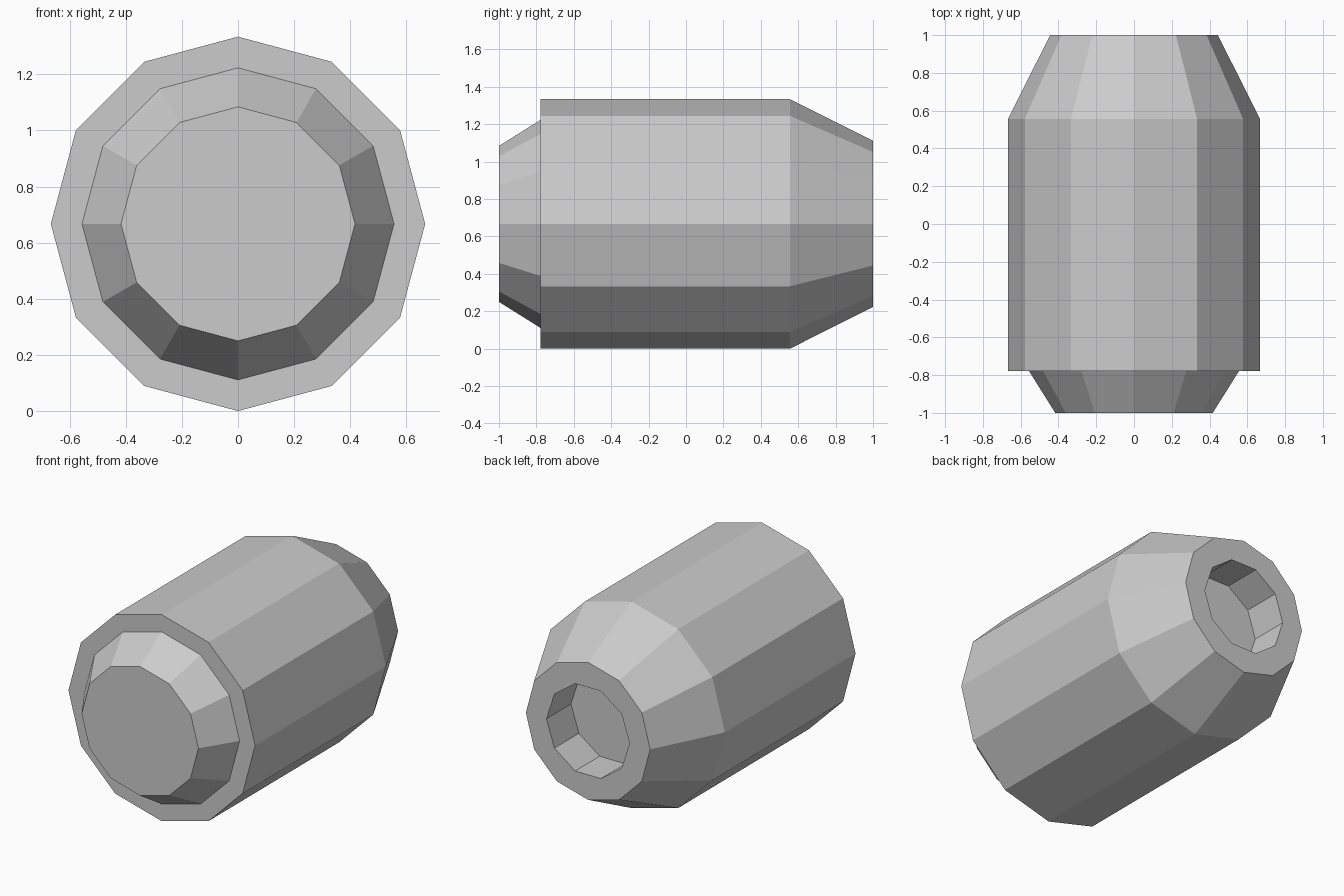
import bpy, bmesh
from math import cos, sin, tau

if "Cube" in bpy.data.objects:
    bpy.data.objects.remove(bpy.data.objects["Cube"])

CENTRE_Z = 0.667


def turned_solid(name, sides, profile):
    """Closed flat-shaded solid turned about the y axis from (y, radius) pairs."""
    bm = bmesh.new()
    rings = [[bm.verts.new((r * cos(tau * i / sides), y, CENTRE_Z + r * sin(tau * i / sides)))
              for i in range(sides)] for y, r in profile]
    for a, b in zip(rings, rings[1:]):
        for i in range(sides):
            j = (i + 1) % sides
            bm.faces.new((a[i], a[j], b[j], b[i]))
    bm.faces.new(rings[0])
    bm.faces.new(rings[-1])
    bmesh.ops.recalc_face_normals(bm, faces=bm.faces)
    mesh = bpy.data.meshes.new(name)
    bm.to_mesh(mesh)
    bm.free()
    obj = bpy.data.objects.new(name, mesh)
    bpy.context.collection.objects.link(obj)
    return obj


# Barrel: tapered front plug, stepped shoulder, straight wall, tapered back
barrel = turned_solid("barrel", 12, [
    (-1.0, 0.417), (-0.778, 0.556), (-0.778, 0.667), (0.556, 0.667), (1.0, 0.444)])

# Ten-sided blind hole in the back end
cutter = turned_solid("hole_cutter", 10, [(0.75, 0.297), (1.2, 0.297)])
cutter.hide_render = True
hole = barrel.modifiers.new("back_hole", 'BOOLEAN')
hole.operation = 'DIFFERENCE'
hole.solver = 'EXACT'
hole.object = cutter
bpy.context.view_layer.objects.active = barrel
bpy.ops.object.modifier_apply(modifier=hole.name)
bpy.data.objects.remove(cutter)
